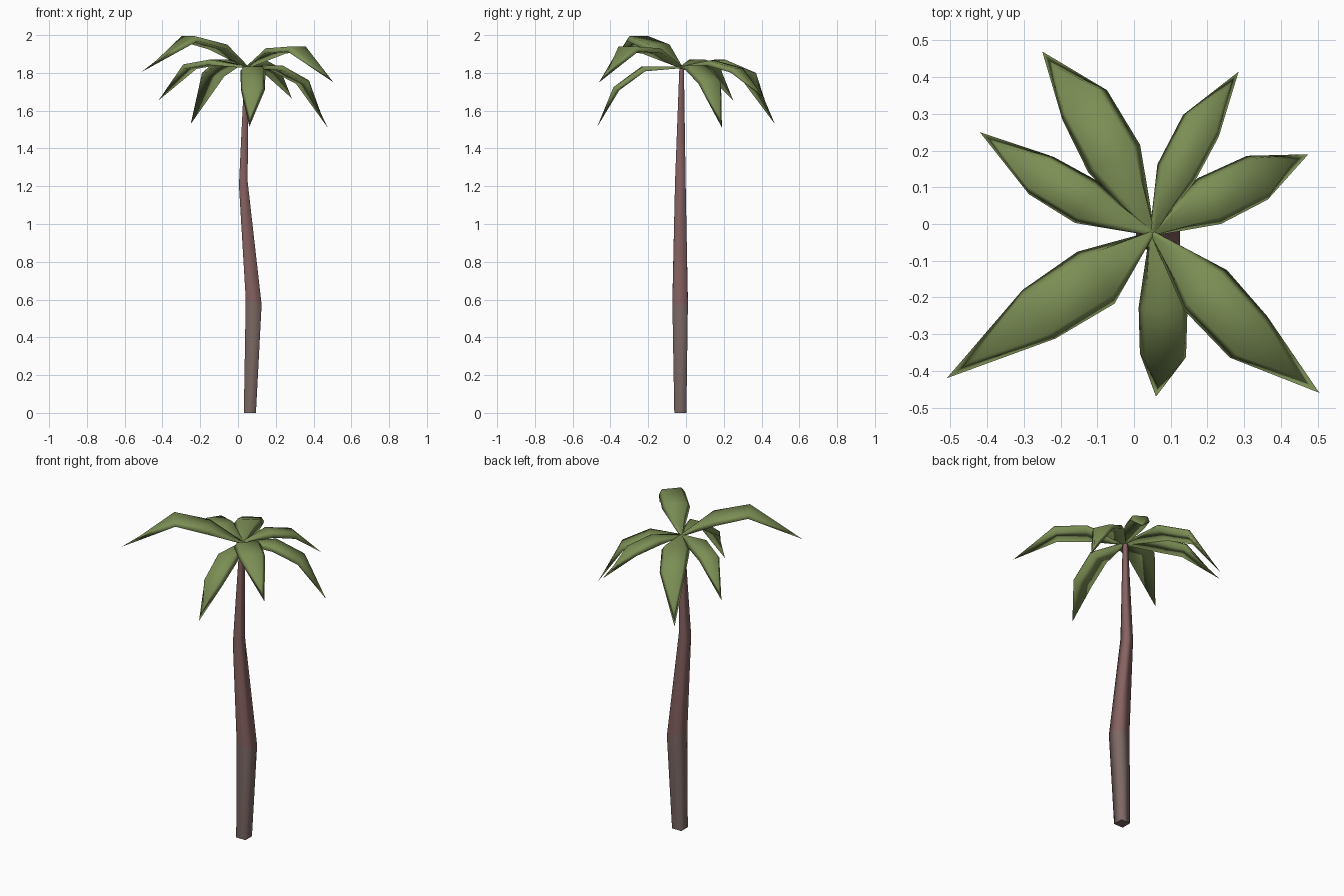
import bpy, bmesh
from mathutils import Vector

if "Cube" in bpy.data.objects:
    bpy.data.objects.remove(bpy.data.objects["Cube"])


def material(name, rgb):
    m = bpy.data.materials.new(name)
    m.diffuse_color = (*rgb, 1)
    m.use_nodes = True
    m.node_tree.nodes["Principled BSDF"].inputs["Base Color"].default_value = m.diffuse_color
    return m


def finish(bm, name, mats):
    bmesh.ops.recalc_face_normals(bm, faces=bm.faces[:])
    me = bpy.data.meshes.new(name)
    bm.to_mesh(me)
    bm.free()
    for m in mats:
        me.materials.append(m)
    ob = bpy.data.objects.new(name, me)
    bpy.context.collection.objects.link(ob)
    return ob


def bridge(bm, a, b, mat=0):
    n = len(a)
    for i in range(n):
        j = (i + 1) % n
        f = bm.faces.new((a[i], a[j], b[j], b[i]))
        f.smooth, f.material_index = True, mat


bark = material("bark", (0.20, 0.14, 0.13))
red_bark = material("red_bark", (0.24, 0.12, 0.12))
leaf = material("leaf", (0.20, 0.27, 0.09))

# Trunk: square sections (centre x, y, z, half x, half y, tilt in z)
sections = [(0.063, -0.03, 0, 0.032, 0.032, 0),
            (0.083, -0.031, 0.588, 0.042, 0.041, -0.015),
            (0.028, -0.03, 1.215, 0.023, 0.028, 0.01),
            (0.045, -0.023, 1.83, 0.01, 0.012, 0)]
bm = bmesh.new()
rings = [[bm.verts.new((x + sx * hx, y + sy * hy, z + sx * tilt))
          for sx, sy in ((-1, -1), (1, -1), (1, 1), (-1, 1))]
         for x, y, z, hx, hy, tilt in sections]
for i in range(3):
    bridge(bm, rings[i], rings[i + 1], min(i, 1))
bm.faces.new(rings[0])
bm.faces.new(rings[-1])
finish(bm, "trunk", [bark, red_bark])

ROOT = Vector((0.05, -0.025, 1.835))


# Frond: thin drooping blade with a narrower upper face and pointed tip
def frond(name, mid1, mid2, tip, w1, w2, t=0.028):
    p = [ROOT] + [Vector(v) for v in (mid1, mid2, tip)]
    bm = bmesh.new()
    rings = []
    for i, w in enumerate((0.008, w1, w2)):
        tan = (p[i + 1] - p[max(i - 1, 0)]).normalized()
        side = tan.cross(Vector((0, 0, 1))).normalized()
        up = side.cross(tan)
        low = p[i] - up * (t if i else 0.01)
        rings.append([bm.verts.new(v) for v in (
            low - side * w, low + side * w,
            p[i] + side * w * 0.75, p[i] - side * w * 0.75)])
    bridge(bm, rings[0], rings[1])
    bridge(bm, rings[1], rings[2])
    bm.faces.new(rings[0])
    # Pointed end
    end = bm.verts.new(p[3])
    crest = bm.verts.new(p[2].lerp(p[3], 0.7))
    a, b, c, d = rings[2]
    for f in ((a, b, end), (b, c, crest, end), (c, d, crest), (d, a, end, crest)):
        bm.faces.new(f).smooth = True
    finish(bm, name, [leaf])


frond("frond_front_left", (-0.095, -0.14, 1.95), (-0.265, -0.25, 1.995),
      (-0.51, -0.42, 1.805), 0.087, 0.08)
frond("frond_front_right", (0.19, -0.175, 1.93), (0.32, -0.315, 1.94),
      (0.505, -0.46, 1.75), 0.08, 0.076)
frond("frond_front", (0.08, -0.23, 1.835), (0.077, -0.38, 1.725),
      (0.06, -0.47, 1.515), 0.067, 0.063)
frond("frond_right", (0.21, 0.065, 1.84), (0.355, 0.135, 1.76),
      (0.475, 0.19, 1.51), 0.07, 0.066)
frond("frond_back_right", (0.115, 0.14, 1.865), (0.19, 0.28, 1.825),
      (0.285, 0.415, 1.665), 0.056, 0.057)
frond("frond_back_left", (-0.055, 0.18, 1.87), (-0.145, 0.34, 1.80),
      (-0.25, 0.47, 1.53), 0.08, 0.073)
frond("frond_left", (-0.13, 0.06, 1.87), (-0.265, 0.14, 1.845),
      (-0.42, 0.25, 1.655), 0.065, 0.061)
